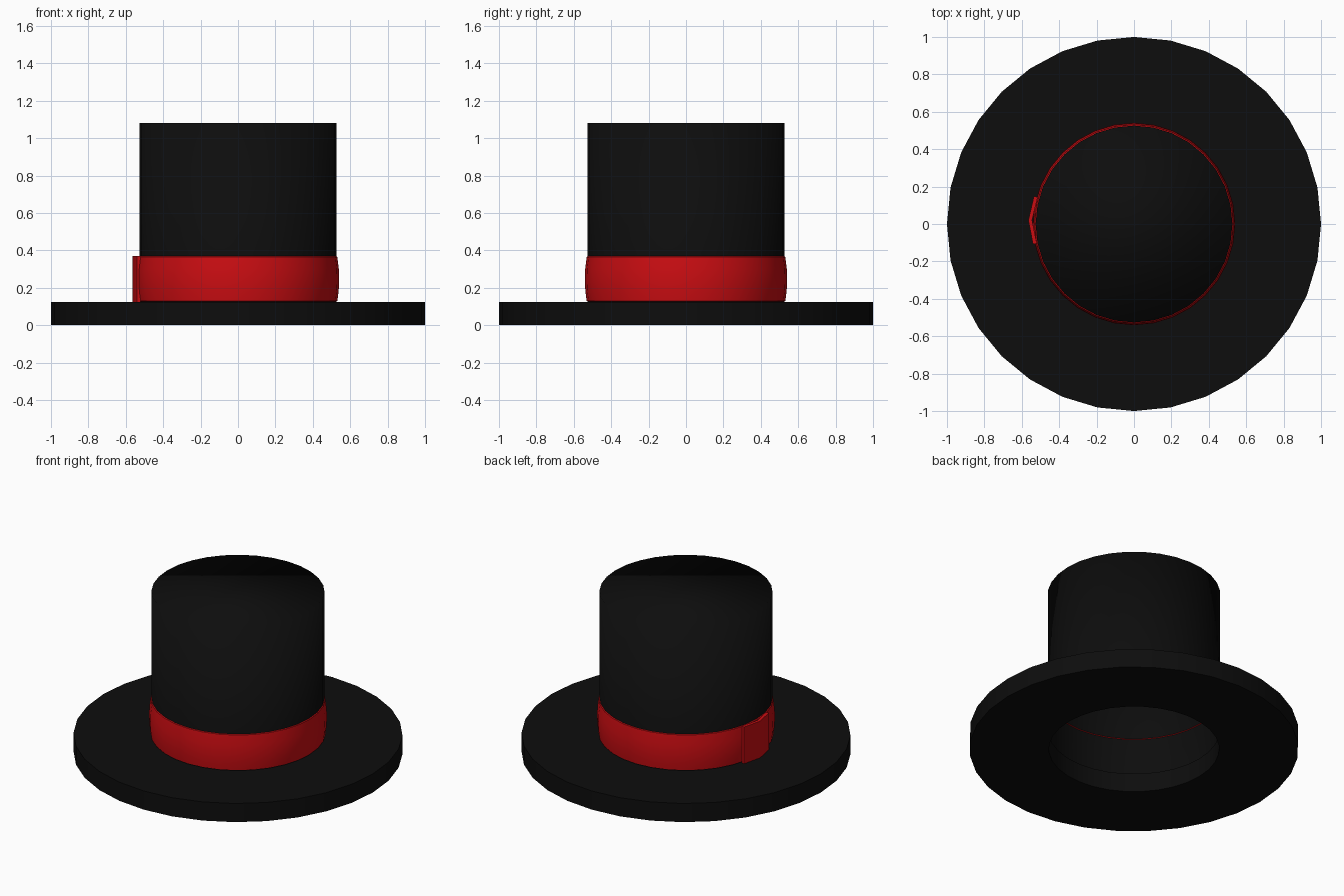
import bpy, bmesh
from math import cos, sin, tau

if "Cube" in bpy.data.objects:
    bpy.data.objects.remove(bpy.data.objects["Cube"])

SIDES = 32

def material(name, rgb):
    m = bpy.data.materials.new(name)
    m.diffuse_color = (*rgb, 1)
    m.use_nodes = True
    m.node_tree.nodes["Principled BSDF"].inputs["Base Color"].default_value = m.diffuse_color
    return m

black = material("black_felt", (0.004, 0.004, 0.004))
red = material("red_ribbon", (0.6, 0.004, 0.006))

def finish(name, bm, mat, angle):
    bmesh.ops.recalc_face_normals(bm, faces=bm.faces)
    me = bpy.data.meshes.new(name)
    bm.to_mesh(me)
    bm.free()
    me.materials.append(mat)
    ob = bpy.data.objects.new(name, me)
    bpy.context.collection.objects.link(ob)
    bpy.ops.object.select_all(action='DESELECT')
    ob.select_set(True)
    bpy.context.view_layer.objects.active = ob
    bpy.ops.object.shade_smooth_by_angle(angle=angle)
    return ob

def lathe(name, profile, mat, closed=False, cap=False, angle=0.6):
    """Spin a list of (radius, z) points around the z axis."""
    bm = bmesh.new()
    rings = [[bm.verts.new((r * cos(tau * i / SIDES), r * sin(tau * i / SIDES), z))
              for i in range(SIDES)] for r, z in profile]
    pairs = list(zip(rings, rings[1:]))
    if closed:
        pairs.append((rings[-1], rings[0]))
    for a, b in pairs:
        for i in range(SIDES):
            j = (i + 1) % SIDES
            bm.faces.new((a[i], a[j], b[j], b[i]))
    if cap:
        bm.faces.new(rings[-1])
    return finish(name, bm, mat, angle)

# Flat brim with an open head hole
lathe("brim", [(0.518, 0), (1, 0), (1, 0.125), (0.518, 0.125)], black, closed=True)

# Hollow crown, flat on top with soft shading across the edge
lathe("crown", [(0.526, 0.12), (0.526, 1.082)], black, cap=True, angle=3.1)

# Bulging ribbon band
lathe("ribbon_band", [(0.522, 0.125), (0.531, 0.13), (0.538, 0.18), (0.541, 0.24),
                      (0.539, 0.3), (0.531, 0.365), (0.522, 0.372)], red)

# Folded ribbon overlap on the left side
outline = [(-0.540, -0.108), (-0.565, 0.02), (-0.535, 0.148),
           (-0.515, 0.144), (-0.545, 0.02), (-0.520, -0.104)]
bm = bmesh.new()
low, high = [[bm.verts.new((x, y, z)) for x, y in outline] for z in (0.125, 0.371)]
for i in range(6):
    j = (i + 1) % 6
    bm.faces.new((low[i], low[j], high[j], high[i]))
bm.faces.new(low)
bm.faces.new(high)
finish("ribbon_overlap", bm, red, 0.6)
